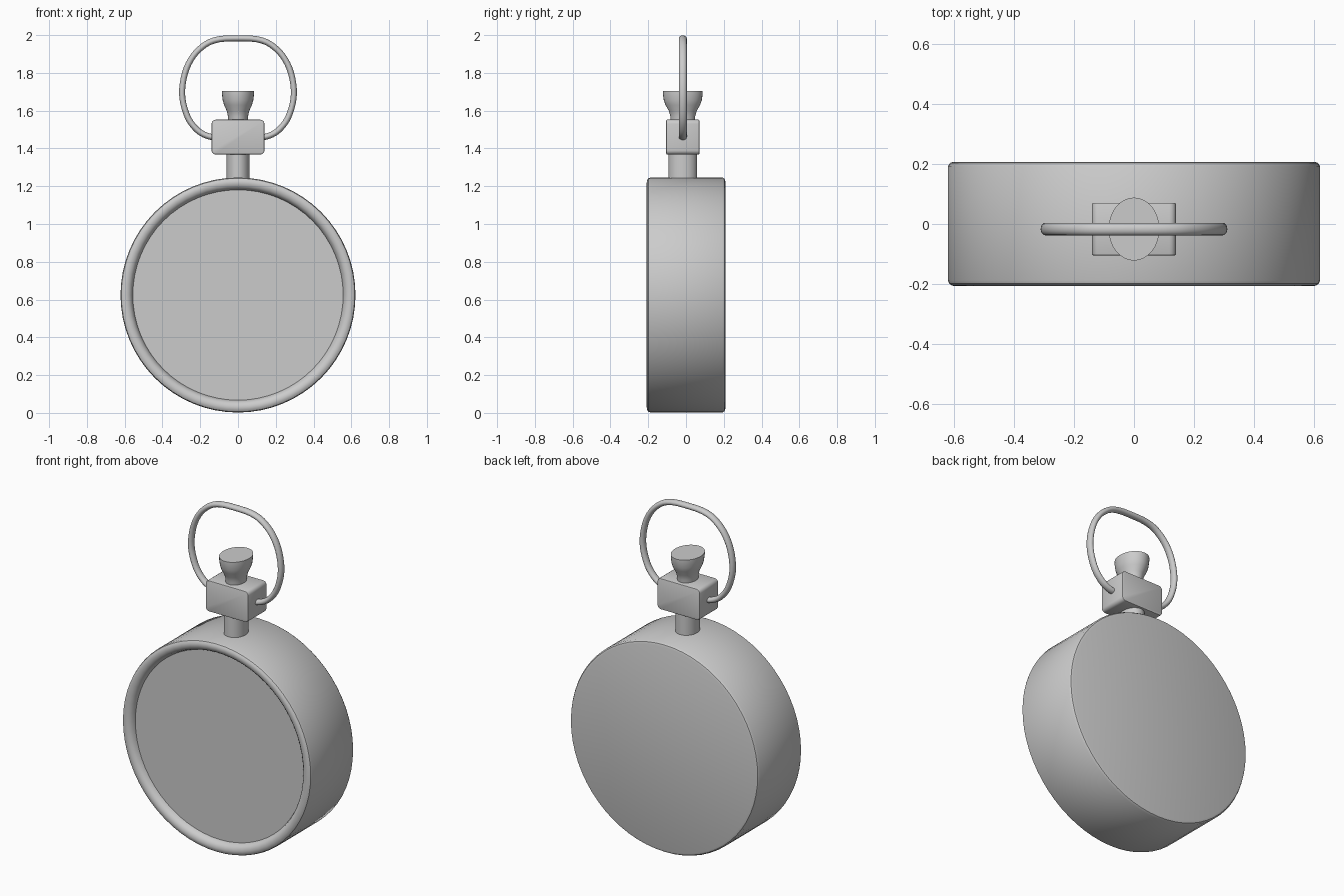
import bpy, bmesh, math
from mathutils import Vector, Matrix

if "Cube" in bpy.data.objects:
    bpy.data.objects.remove(bpy.data.objects["Cube"])


def finish(name, bm, angle=35):
    bmesh.ops.remove_doubles(bm, verts=bm.verts, dist=1e-5)
    bmesh.ops.recalc_face_normals(bm, faces=bm.faces)
    me = bpy.data.meshes.new(name)
    bm.to_mesh(me)
    bm.free()
    ob = bpy.data.objects.new(name, me)
    bpy.context.collection.objects.link(ob)
    bpy.context.view_layer.objects.active = ob
    bpy.ops.object.select_all(action='DESELECT')
    ob.select_set(True)
    bpy.ops.object.shade_smooth_by_angle(angle=math.radians(angle))
    return ob


def lathe(name, profile, segs, matrix):
    """Spin (radius, height) points round z, close the ends, then place."""
    bm = bmesh.new()
    rings = [[bm.verts.new((r * math.cos(2 * math.pi * i / segs),
                            r * math.sin(2 * math.pi * i / segs), h))
              for i in range(segs)] for r, h in profile]
    for a, b in zip(rings, rings[1:]):
        for i in range(segs):
            j = (i + 1) % segs
            bm.faces.new((a[i], a[j], b[j], b[i]))
    bm.faces.new(rings[0])
    bm.faces.new(rings[-1])
    bm.transform(matrix)
    return finish(name, bm)


# Case with rounded rim and recessed dial floor; height axis points to -y
to_front = Matrix.Translation((0, 0, 0.624)) @ Matrix.Rotation(math.pi / 2, 4, 'X')
lathe("watch_case", [(0.603, -0.208), (0.615, -0.204), (0.622, -0.193),
                     (0.622, 0.188), (0.618, 0.199), (0.608, 0.206),
                     (0.593, 0.208), (0.577, 0.203), (0.565, 0.192),
                     (0.557, 0.172), (0.556, 0.16)], 64, to_front)

# Flat dial
lathe("dial", [(0.557, 0.15), (0.557, 0.17)], 64, to_front)

# Neck and crown, slightly deeper than wide
Y = -0.017
oval = Matrix.Translation((0, Y, 0)) @ Matrix.Diagonal((1, 1.24, 1, 1))
lathe("neck", [(0.061, 1.20), (0.061, 1.39)], 32, oval)
lathe("crown", [(0.052, 1.53), (0.053, 1.57), (0.060, 1.60), (0.074, 1.63),
                (0.081, 1.655), (0.085, 1.69), (0.085, 1.705)], 32, oval)

# Bow block
bm = bmesh.new()
bmesh.ops.create_cube(bm, size=1)
bm.transform(Matrix.Translation((0, Y, 1.46)) @ Matrix.Diagonal((0.28, 0.176, 0.184, 1)))
bmesh.ops.bevel(bm, geom=[e for e in bm.edges
                          if abs(e.verts[0].co.y - e.verts[1].co.y) > 0.01],
                offset=0.022, segments=4, profile=0.5, affect='EDGES')
bmesh.ops.bevel(bm, geom=[e for e in bm.edges if e.calc_face_angle(0) > 1.2],
                offset=0.005, segments=2, profile=0.5, affect='EDGES')
finish("bow_block", bm)

# Bow ring: half path mirrored, smoothed, swept with an oval section
half = [(0.10, 1.459), (0.155, 1.464), (0.215, 1.497), (0.268, 1.57),
        (0.296, 1.69), (0.272, 1.825), (0.205, 1.925), (0.10, 1.978)]
ctrl = [Vector((x, Y, z)) for x, z in half]
ctrl += [Vector((-x, Y, z)) for x, z in reversed(half)]
path = []
for i in range(len(ctrl) - 1):
    p0, p1 = ctrl[max(i - 1, 0)], ctrl[i]
    p2, p3 = ctrl[i + 1], ctrl[min(i + 2, len(ctrl) - 1)]
    for k in range(5):
        t = k / 5
        path.append(0.5 * (2 * p1 + (p2 - p0) * t
                           + (2 * p0 - 5 * p1 + 4 * p2 - p3) * t * t
                           + (3 * p1 - p0 - 3 * p2 + p3) * t ** 3))
path.append(ctrl[-1])
for p in path:
    p.z = min(p.z, 1.983)
bm = bmesh.new()
rings = []
for i, p in enumerate(path):
    tan = (path[min(i + 1, len(path) - 1)] - path[max(i - 1, 0)]).normalized()
    out = tan.cross(Vector((0, 1, 0)))
    rings.append([bm.verts.new(p + out * 0.016 * math.cos(a) + Vector((0, 0.021 * math.sin(a), 0)))
                  for a in (2 * math.pi * k / 16 for k in range(16))])
for a, b in zip(rings, rings[1:]):
    for i in range(16):
        j = (i + 1) % 16
        bm.faces.new((a[i], a[j], b[j], b[i]))
bm.faces.new(rings[0])
bm.faces.new(rings[-1])
finish("bow_ring", bm)
